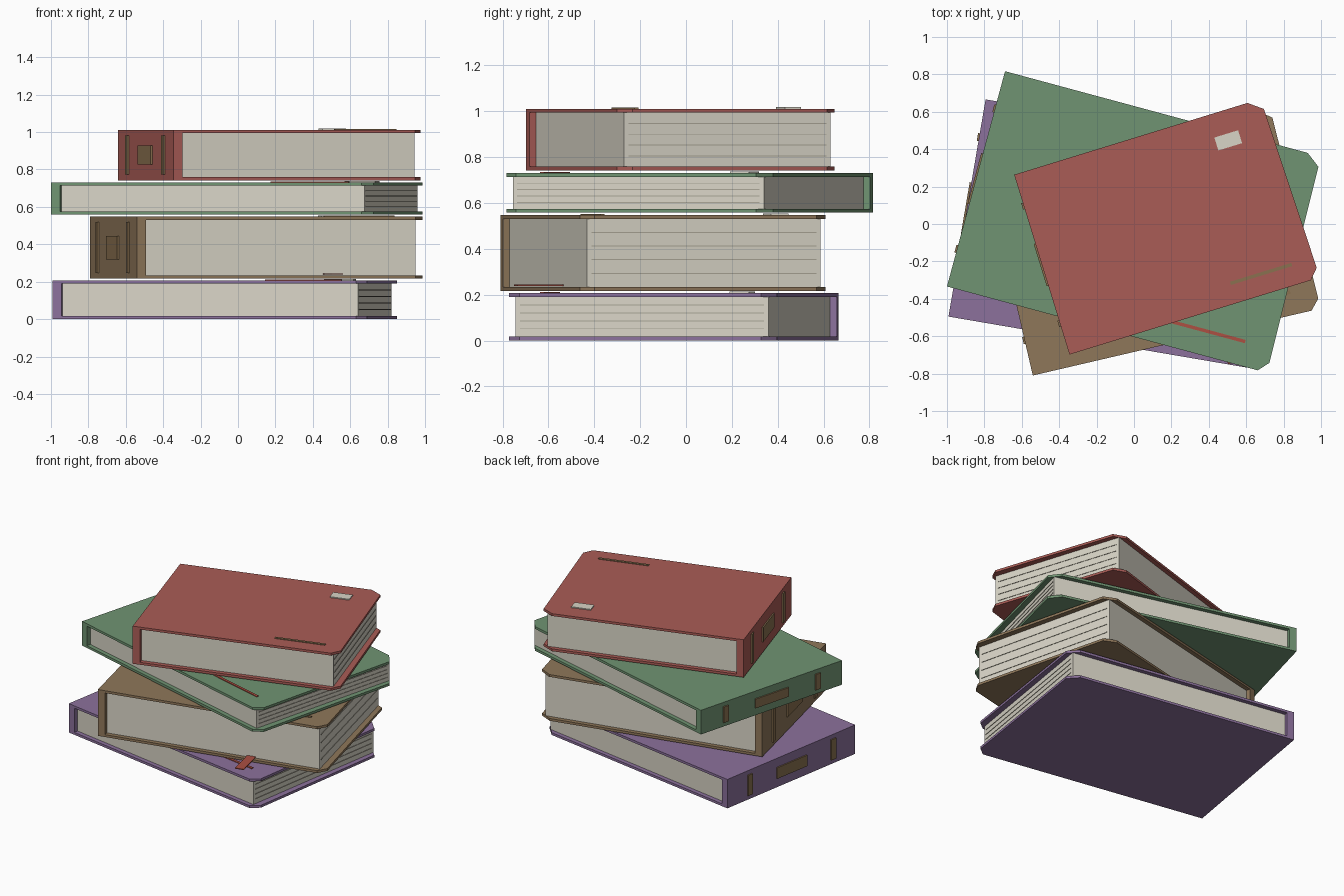
import bpy, bmesh
from math import radians
from mathutils import Matrix, Vector

cube = bpy.data.objects.get("Cube")
if cube:
    bpy.data.objects.remove(cube, do_unlink=True)


def material(name, rgb):
    """Flat material from 0-255 display values, stored as linear."""
    lin = [((c / 255 + 0.055) / 1.055) ** 2.4 for c in rgb] + [1.0]
    m = bpy.data.materials.new(name)
    m.use_nodes = True
    m.diffuse_color = lin
    m.node_tree.nodes["Principled BSDF"].inputs["Base Color"].default_value = lin
    return m


PURPLE = material("purple cloth", (140, 113, 156))
BROWN = material("brown cloth", (143, 119, 90))
GREEN = material("green cloth", (112, 148, 114))
RED = material("red cloth", (170, 92, 86))
PAPER = material("paper", (217, 213, 199))
EDGE = material("page shadow", (170, 165, 150))
TRIM = material("dull gold trim", (138, 113, 80))
RIBBON = material("ribbon red", (172, 80, 66))


def prism(name, outline, z0, z1, mat, frame):
    """Extrude a flat outline from z0 to z1 in the book's own frame."""
    bm = bmesh.new()
    base = bm.faces.new([bm.verts.new((x, y, z0)) for x, y in outline])
    top = bmesh.ops.extrude_face_region(bm, geom=[base])["geom"]
    bmesh.ops.translate(bm, vec=Vector((0, 0, z1 - z0)),
                        verts=[v for v in top if isinstance(v, bmesh.types.BMVert)])
    bmesh.ops.recalc_face_normals(bm, faces=bm.faces)
    bm.transform(frame)
    mesh = bpy.data.meshes.new(name)
    bm.to_mesh(mesh)
    bm.free()
    mesh.materials.append(mat)
    ob = bpy.data.objects.new(name, mesh)
    bpy.context.collection.objects.link(ob)
    return ob


def rect(x0, x1, y0, y1):
    return [(x0, y0), (x1, y0), (x1, y1), (x0, y1)]


def plate(cx, cy, w, h):
    return rect(cx - w / 2, cx + w / 2, cy - h / 2, cy + h / 2)


def book(name, corner, z, angle, w, h, t, cloth, accent):
    """One closed book; local x runs from spine to fore edge, y up the spine."""
    frame = (Matrix.Translation((*corner, z))
             @ Matrix.Rotation(radians(angle), 4, 'Z'))
    board, spine, inset = 0.017, 0.05, 0.03

    # Boards with clipped fore corners
    outline = [(0, 0), (w - .05, 0), (w, .055), (w - .02, h - .057), (w - .095, h), (0, h)]
    prism(name + "_back_board", outline, 0, board, cloth, frame)
    prism(name + "_front_board", outline, t - board, t, cloth, frame)
    prism(name + "_spine", rect(0, spine, 0, h), board, t - board, cloth, frame)

    # Page block and the page lines on its fore edge
    fore_a, fore_b = w - .043, w - .054
    prism(name + "_pages", [(spine, inset), (fore_a, inset), (fore_b, h - inset),
                            (spine, h - inset)], board, t - board, PAPER, frame)
    for i in range(1, 5):
        zc = board + (t - 2 * board) * i / 5
        line = [(fore_a - .01, .05), (fore_a + .003, .05),
                (fore_b + .003, h - .05), (fore_b - .01, h - .05)]
        prism(f"{name}_page_line_{i}", line, zc - .002, zc + .002, EDGE, frame)

    # Spine bands and title panel
    for label, part, width, tall in (("lower_band", .174, .036, t - .06),
                                     ("title_panel", .5, .235, t * .38),
                                     ("upper_band", .826, .036, t - .06)):
        prism(f"{name}_{label}", plate(-.003, h * part, .012, h * width),
              (t - tall) / 2, (t + tall) / 2, TRIM, frame)

    # Cover bar and paper label
    prism(name + "_cover_bar", plate(w * .79, h * .11, w * .245, .018),
          t - .002, t + .005, accent, frame)
    prism(name + "_cover_label", plate(w * .82, h * .84, w * .095, h * .072),
          t - .002, t + .007, PAPER, frame)
    return frame


book("purple_book", (-.992, -.495), 0, -9.7, 1.696, 1.178, .207, PURPLE, RIBBON)
brown = book("brown_book", (-.541, -.81), .217, 13.1, 1.58, 1.11, .331, BROWN, TRIM)
book("green_book", (-1.0, -.334), .558, -15.1, 1.771, 1.192, .173, GREEN, RIBBON)
book("red_book", (-.345, -.698), .742, 17.1, 1.40, 1.006, .269, RED, TRIM)

# Bookmark hanging out of the brown book
prism("bookmark", plate(1.06, -.07, .06, .215), .021, .027, RIBBON, brown)
